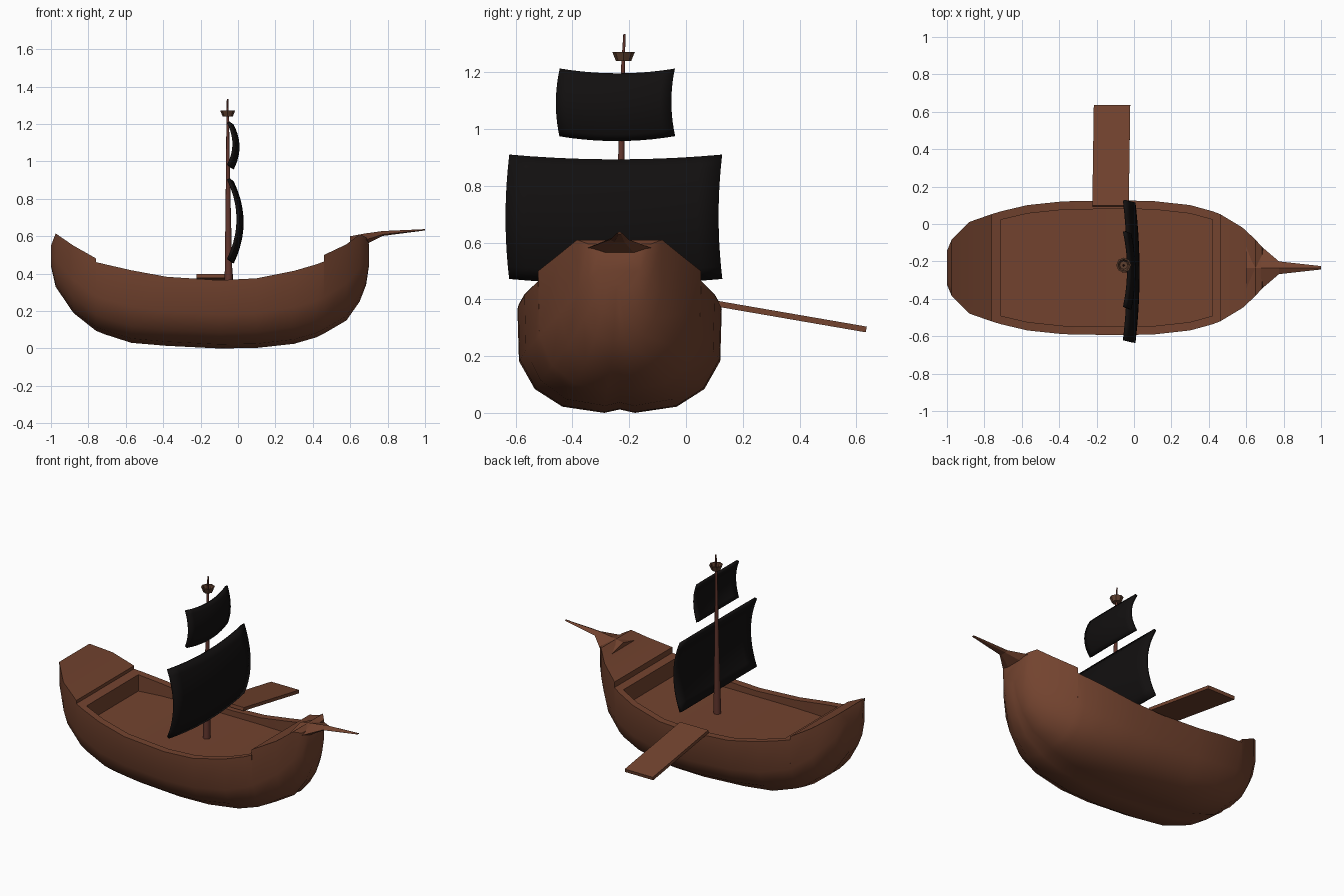
import bpy, bmesh, math

if "Cube" in bpy.data.objects:
    bpy.data.objects.remove(bpy.data.objects["Cube"])

CY = -0.234  # centre line of the ship


def material(name, rgb):
    m = bpy.data.materials.new(name)
    m.diffuse_color = (*rgb, 1)
    m.use_nodes = True
    m.node_tree.nodes["Principled BSDF"].inputs["Base Color"].default_value = m.diffuse_color
    return m


WOOD = material("wood", (0.17, 0.056, 0.028))
DARK_WOOD = material("mast_wood", (0.12, 0.036, 0.026))
NEST_WOOD = material("nest_wood", (0.11, 0.05, 0.028))
CLOTH = material("black_cloth", (0.006, 0.005, 0.005))


def finish(name, bm, mat, angle=None):
    bmesh.ops.remove_doubles(bm, verts=bm.verts, dist=0.0002)
    bmesh.ops.recalc_face_normals(bm, faces=bm.faces)
    me = bpy.data.meshes.new(name)
    bm.to_mesh(me)
    bm.free()
    me.materials.append(mat)
    ob = bpy.data.objects.new(name, me)
    bpy.context.collection.objects.link(ob)
    if angle:
        bpy.ops.object.select_all(action='DESELECT')
        bpy.context.view_layer.objects.active = ob
        ob.select_set(True)
        bpy.ops.object.shade_smooth_by_angle(angle=math.radians(angle))
    return ob


def loft(name, rings, mat, angle=None, closed=True):
    """Skin a list of equal-length closed rings, with optional end caps."""
    bm = bmesh.new()
    vs = [[bm.verts.new(p) for p in r] for r in rings]
    n = len(rings[0])
    for a, b in zip(vs, vs[1:]):
        for i in range(n):
            j = (i + 1) % n
            bm.faces.new((a[i], a[j], b[j], b[i]))
    if closed:
        bm.faces.new(vs[0])
        bm.faces.new(vs[-1])
    return finish(name, bm, mat, angle)


# Hull with sunken deck: x, half width, keel z, rail z, raised deck lift, well
STATIONS = [
    (-1.0, .09, .44, .55, 0, 0), (-.975, .15, .33, .615, 0, 0),
    (-.88, .245, .19, .545, .005, 0), (-.76, .287, .095, .462, .02, 0),
    (-.76, .287, .095, .462, 0, 0), (-.71, .302, .075, .45, 0, 0),
    (-.71, .302, .075, .45, 0, 1), (-.57, .335, .03, .418, 0, 1),
    (-.38, .355, .014, .383, 0, 1), (-.1, .36, 0, .365, 0, 1),
    (.1, .357, .003, .375, 0, 1), (.3, .335, .025, .415, 0, 1),
    (.42, .302, .06, .45, 0, 1), (.42, .302, .06, .45, 0, 0),
    (.46, .287, .08, .465, 0, 0), (.46, .287, .08, .465, .035, 0),
    (.58, .215, .15, .545, .012, 0), (.65, .15, .25, .605, .005, 0),
    (.685, .11, .34, .595, 0, 0), (.70, .075, .44, .56, 0, 0)]
SECTION = [(.985, .5), (.83, .23), (.56, .06), (.15, 0)]


def hull_ring(x, w, low, top, lift, well):
    inner = max(w - .045, w * .5)
    rail = top + lift
    floor = .33 + .2 * (top - .365) if well else rail
    half = [(inner, floor), (inner, rail), (w, rail)]
    half += [(w * a, low + (top - low) * b) for a, b in SECTION]
    ring = half + [(0, low + .012)] + [(-y, z) for y, z in reversed(half)]
    return [(x, CY + y, z) for y, z in ring]


loft("hull", [hull_ring(*s) for s in STATIONS], WOOD, 42)

# Bowsprit: x, half width, top z, side z, bottom z
SPRIT = [(.60, .12, .60, .57, .55), (.68, .115, .615, .58, .556),
         (.775, .034, .628, .61, .602), (1.0, .009, .638, .634, .631)]
loft("bowsprit", [[(x, CY, t), (x, CY + w, s), (x, CY + w * .5, b),
                   (x, CY - w * .5, b), (x, CY - w, s)]
                  for x, w, t, s, b in SPRIT], WOOD)


def circle(x, y, z, r, n=10):
    return [(x + r * math.cos(2 * math.pi * i / n),
             y + r * math.sin(2 * math.pi * i / n), z) for i in range(n)]


# Mast, tapered and leaning slightly
loft("mast", [circle(-.05, -.24, .32, .022), circle(-.053, -.23, .8, .013),
              circle(-.055, -.222, 1.22, .007),
              circle(-.056, -.217, 1.335, .004)], DARK_WOOD, 40)

# Lookout basket on the mast
loft("lookout_basket", [circle(-.055, -.22, z, r, 8) for z, r in
                        [(1.24, .027), (1.272, .04), (1.272, .032), (1.25, .022)]],
     NEST_WOOD)


def sail(name, y0, y1, z0, z1, x0, belly, n=10):
    """Billowing cloth sheet with sagging top and bottom edges."""
    bm = bmesh.new()
    grid = []
    for j in range(n + 1):
        v = j / n
        bv = 1 - (2 * v - 1) ** 2
        row = []
        for i in range(n + 1):
            u = i / n
            bu = 1 - (2 * u - 1) ** 2
            row.append(bm.verts.new((x0 + belly * bv + .022 * bu,
                                     y0 + (y1 - y0) * u - .013 * bv,
                                     z0 + (z1 - z0) * v - .017 * bu)))
        grid.append(row)
    for a, b in zip(grid, grid[1:]):
        for i in range(n):
            bm.faces.new((a[i], a[i + 1], b[i + 1], b[i]))
    ob = finish(name, bm, CLOTH, 40)
    mod = ob.modifiers.new("thickness", 'SOLIDIFY')
    mod.thickness = .016
    mod.offset = 0


sail("main_sail", -.622, .127, .475, .907, -.052, .052)
sail("top_sail", -.444, -.04, .978, 1.21, -.052, .03)

# Boarding plank sloping down off the side
loft("boarding_plank", [[(x, y, z), (x + .195, y, z), (x + .195, y - .004, z - .02),
                         (x, y - .004, z - .02)]
                        for x, y, z in [(-.223, .098, .397), (-.215, .637, .304)]], WOOD)
